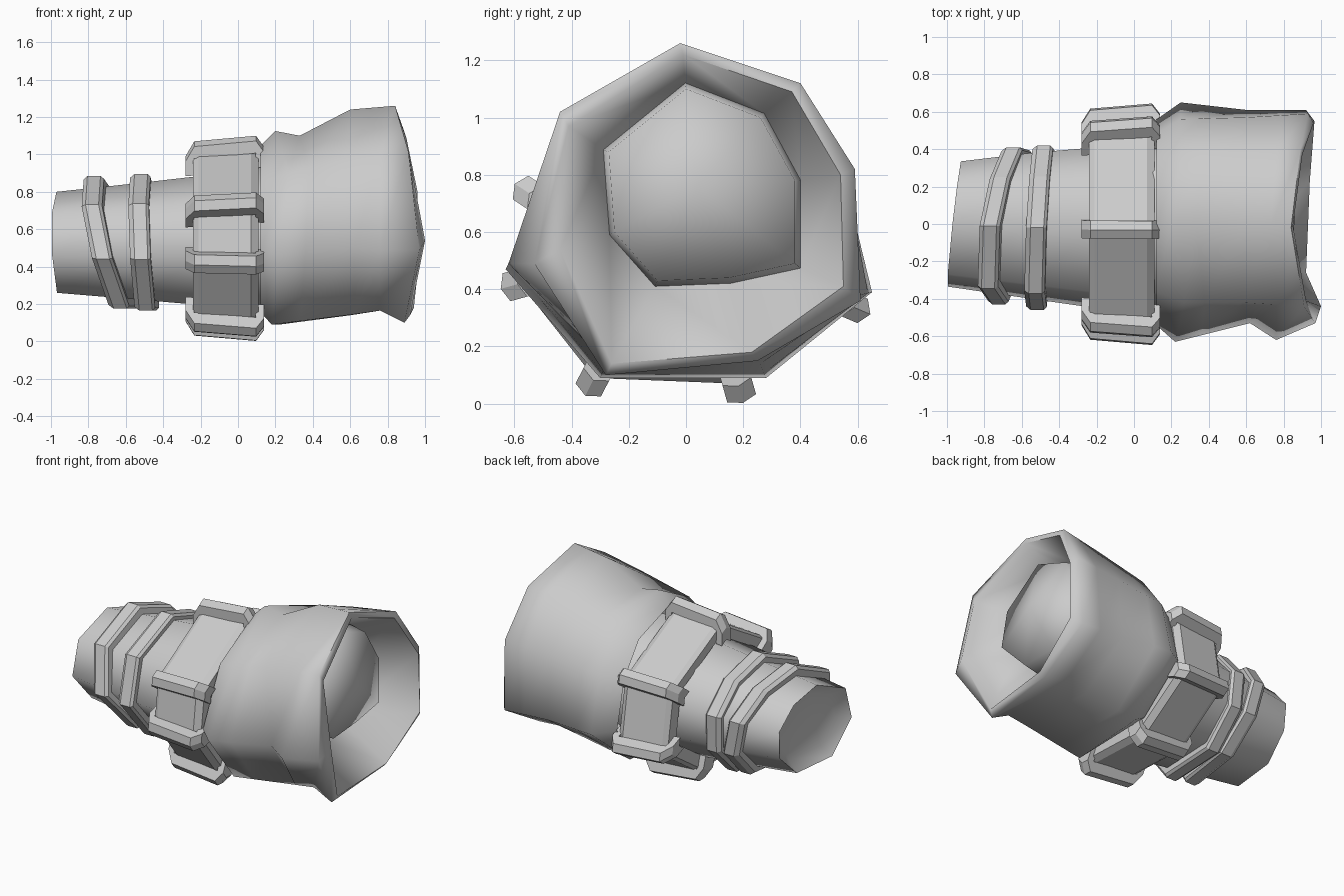
import bpy, bmesh, math
from mathutils import Vector

if "Cube" in bpy.data.objects:
    bpy.data.objects.remove(bpy.data.objects["Cube"])

mat = bpy.data.materials.new("plain grey")
mat.diffuse_color = (0.6, 0.6, 0.6, 1)
mat.use_nodes = True
mat.node_tree.nodes["Principled BSDF"].inputs["Base Color"].default_value = mat.diffuse_color


def finish(bm, name, smooth=None):
    bmesh.ops.recalc_face_normals(bm, faces=bm.faces)
    me = bpy.data.meshes.new(name)
    bm.to_mesh(me)
    bm.free()
    ob = bpy.data.objects.new(name, me)
    bpy.context.collection.objects.link(ob)
    me.materials.append(mat)
    if smooth:
        bpy.ops.object.select_all(action='DESELECT')
        ob.select_set(True)
        bpy.context.view_layer.objects.active = ob
        bpy.ops.object.shade_smooth_by_angle(angle=math.radians(smooth))
    return ob


def loft(name, rings, loop=False, tips=(None, None), smooth=None):
    """Skin a list of rings; optionally join last to first or close with tip points."""
    bm = bmesh.new()
    vs = [[bm.verts.new(p) for p in r] for r in rings]
    n = len(vs[0])
    pairs = list(zip(vs, vs[1:])) + ([(vs[-1], vs[0])] if loop else [])
    for a, b in pairs:
        for i in range(n):
            j = (i + 1) % n
            bm.faces.new((a[i], a[j], b[j], b[i]))
    for ring, tip in ((vs[0], tips[0]), (vs[-1], tips[1])):
        if tip:
            t = bm.verts.new(tip)
            for i in range(n):
                bm.faces.new((ring[i], ring[(i + 1) % n], t))
    return finish(bm, name, smooth)


def mix(p, q, t):
    return [tuple(a + (b - a) * t for a, b in zip(u, v)) for u, v in zip(p, q)]


# Uneven eight-sided outline (y, z) shared by the sleeve and its rings
OUT = [(0, 1), (.62, .77), (1, .25), (.96, -.42), (.47, -1), (-.5, -1), (-1, -.25), (-.8, .57)]


def section(x, cy, cz, ry, rz, tz=0.0, ty=0.0):
    return [(x + tz * v * rz + ty * u * ry, cy + u * ry, cz + v * rz) for u, v in OUT]


# Sleeve: tapered tube, narrow end closed by a shallow domed cap
loft("sleeve", [
    section(-.90, 0, .53, .25, .20, -.04, .11),
    section(-.96, 0, .53, .335, .27, -.04, .11),
    section(-.55, -.01, .535, .39, .31),
    section(-.2, -.02, .54, .43, .345),
    section(.2, 0, .57, .46, .40),
], tips=((-.96, 0, .54), None), smooth=100)

# Two slanted raised rings round the sleeve
for name, x, cy, ry, rz, tz, ty in (("outer_ring", -.69, -.01, .42, .355, -.24, .14),
                                    ("inner_ring", -.505, -.02, .44, .365, -.05, .05)):
    prof = [(-.055, -.07), (-.055, -.02), (-.03, 0), (.04, 0), (.055, -.015), (.055, -.07)]
    loft(name, [section(x + dx, cy, .53, ry + dr, rz + dr, tz, ty) for dx, dr in prof], loop=True)

# Seven-sided wide band
BAND = [(-.03, 1.03), (.51, .76), (.58, .34), (.18, .07), (-.32, .09), (-.58, .42), (-.54, .73)]
CY, CZ = 0, .55


def band(x, k):
    return [(x, CY + (y - CY) * k, CZ + (z - CZ) * k) for y, z in BAND]


loft("wide_band", [band(-.24, .78), band(-.24, .93), band(-.21, .97), band(.07, 1.0),
                   band(.11, .95), band(.11, .78)], loop=True)

# A bracket over each corner of the band
CLASP = [(-.21, -.09), (-.21, -.01), (-.165, .065), (.165, .065), (.21, 0), (.21, -.08),
         (.165, -.08), (.165, 0), (-.165, 0), (-.165, -.09)]
for i, (y, z) in enumerate(BAND):
    p = Vector((0, y, z))
    a = (Vector((0, *BAND[i - 1])) - p).normalized()
    b = (Vector((0, *BAND[(i + 1) % 7])) - p).normalized()
    out = -(a + b).normalized()
    bm = bmesh.new()
    rows = []
    # Middle row sits on the corner, side rows run down each face
    for d, arm in ((.055, a), (0, a), (.055, b)):
        rows.append([bm.verts.new(p + arm * d + out * (r - .01 + x * .09) + Vector((x - .07 + r * .02, 0, 0)))
                     for x, r in CLASP])
    n = len(CLASP)
    for r0, r1 in zip(rows, rows[1:]):
        for k in range(n):
            bm.faces.new((r0[k], r0[(k + 1) % n], r1[(k + 1) % n], r1[k]))
    bm.faces.new(rows[0])
    bm.faces.new(rows[-1])
    finish(bm, "clasp_%d" % (i + 1))

# Flared cuff: outside edge, body, flare, rim, rolled lip, gutter, and domed plug in the mouth
edge = [(.20, 0, 1.125), (.25, .38, 1.0), (.25, .56, .76), (.25, .65, .39),
        (.22, .28, .09), (.18, -.30, .09), (.22, -.63, .47), (.27, -.42, .90)]
body = [(.60, 0, 1.24), (.60, .38, 1.08), (.60, .57, .80), (.60, .61, .38),
        (.60, .26, .14), (.62, -.28, .145), (.62, -.53, .50), (.58, -.42, .97)]
rim = [(.84, -.02, 1.26), (.89, .40, 1.12), (.93, .59, .82), (.92, .61, .36),
       (.91, .25, .15), (.89, -.28, .10), (.97, -.53, .49), (.91, -.44, 1.02)]
lip = [(.85, -.01, 1.22), (.90, .37, 1.09), (.96, .54, .80), (.965, .55, .41),
       (.94, .23, .18), (.92, -.26, .14), (1.0, -.44, .54), (.92, -.41, .97)]
plug = [(.76, 0, 1.10), (.76, .26, 1.0), (.78, .38, .78), (.78, .38, .49),
        (.77, .15, .44), (.78, -.10, .43), (.84, -.25, .60), (.78, -.27, .88)]
gutter = [(x - .12, .04 + (y - .04) * 1.06, .76 + (z - .76) * 1.06) for x, y, z in plug]
neck = [(.12, y * .86, .57 + (z - .57) * .86) for x, y, z in edge]
step = mix(edge, body, .35)
step[0] = (.33, 0, 1.10)
flare = mix(body, rim, .55)
flare[4:7] = [(.76, .26, .165), (.76, -.28, .165), (.76, -.62, .49)]
loft("flared_cuff", [neck, edge, step, body, flare, rim, lip, gutter, plug],
     tips=(None, (.86, .04, .76)), smooth=80)
